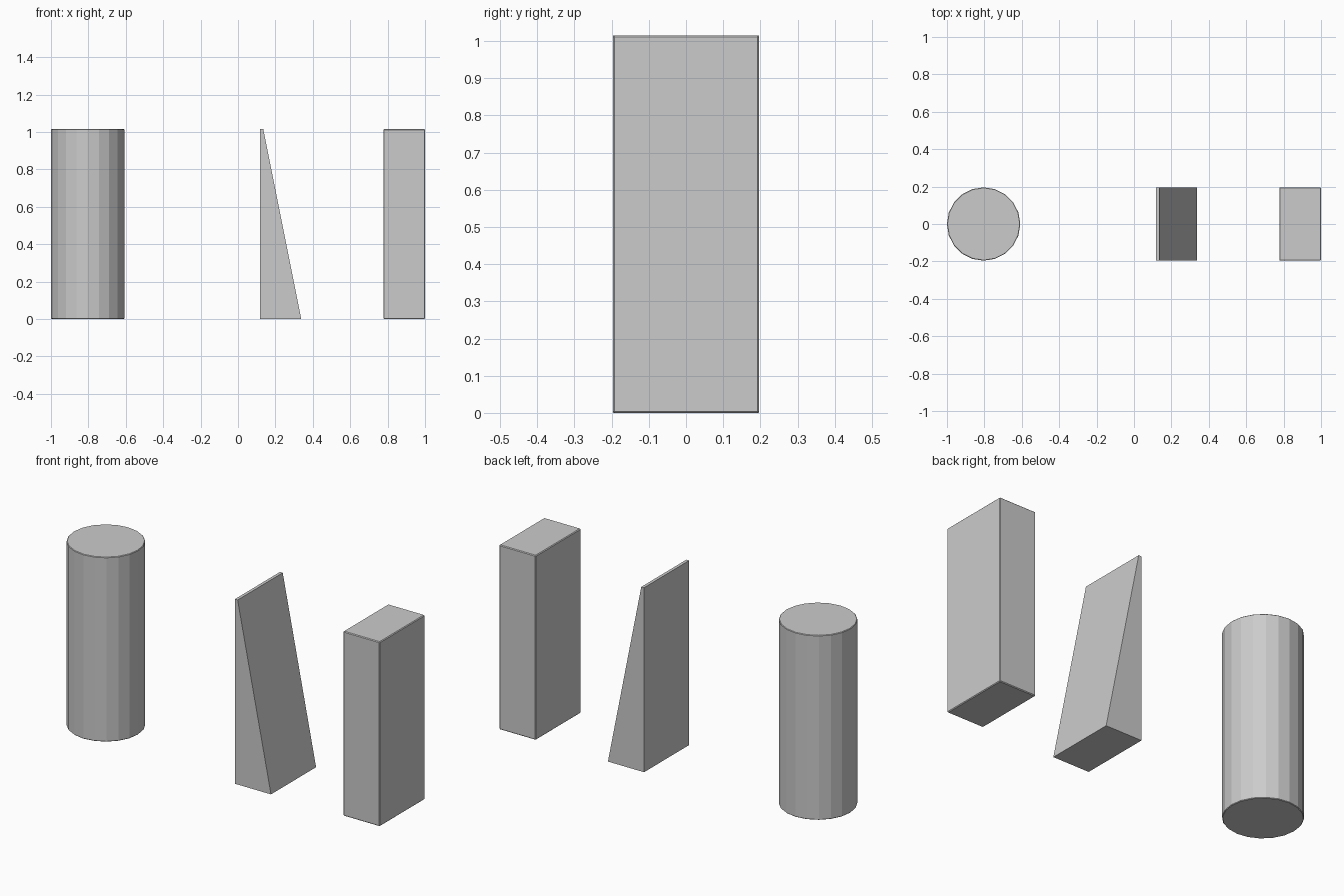
import bpy
import bmesh
import math

if "Cube" in bpy.data.objects:
    bpy.data.objects.remove(bpy.data.objects["Cube"])

HEIGHT = 1.015
HALF_DEPTH = 0.196


def prism(name, profile, vertical, length, bevel=0.0):
    """Extrude a closed profile along z (vertical) or along y."""
    bm = bmesh.new()
    if vertical:
        verts = [bm.verts.new((a, b, 0)) for a, b in profile]
        step = (0, 0, length)
    else:
        verts = [bm.verts.new((a, -length / 2, b)) for a, b in profile]
        step = (0, length, 0)
    face = bm.faces.new(verts)
    out = bmesh.ops.extrude_face_region(bm, geom=[face], use_keep_orig=True)
    moved = [g for g in out["geom"] if isinstance(g, bmesh.types.BMVert)]
    bmesh.ops.translate(bm, verts=moved, vec=step)
    bmesh.ops.recalc_face_normals(bm, faces=bm.faces)
    mesh = bpy.data.meshes.new(name)
    bm.to_mesh(mesh)
    bm.free()
    obj = bpy.data.objects.new(name, mesh)
    bpy.context.collection.objects.link(obj)
    if bevel:
        mod = obj.modifiers.new("edge_bevel", "BEVEL")
        mod.width = bevel
        mod.segments = 1
        mod.limit_method = 'ANGLE'
        mod.angle_limit = math.radians(40)
    return obj


# Round column, 20 flat sides
R, SIDES = 0.196, 20
circle = [(-1 + R + R * math.cos(2 * math.pi * i / SIDES),
           R * math.sin(2 * math.pi * i / SIDES)) for i in range(SIDES)]
prism("round_column", circle, True, HEIGHT, 0.003)

# Wedge with a thin flat top
prism("wedge", [(0.118, 0), (0.338, 0), (0.135, HEIGHT), (0.118, HEIGHT)],
      False, 2 * HALF_DEPTH)

# Square block with slightly softened edges
prism("block", [(0.777, 0), (1, 0), (1, HEIGHT), (0.777, HEIGHT)],
      False, 2 * HALF_DEPTH, 0.004)
